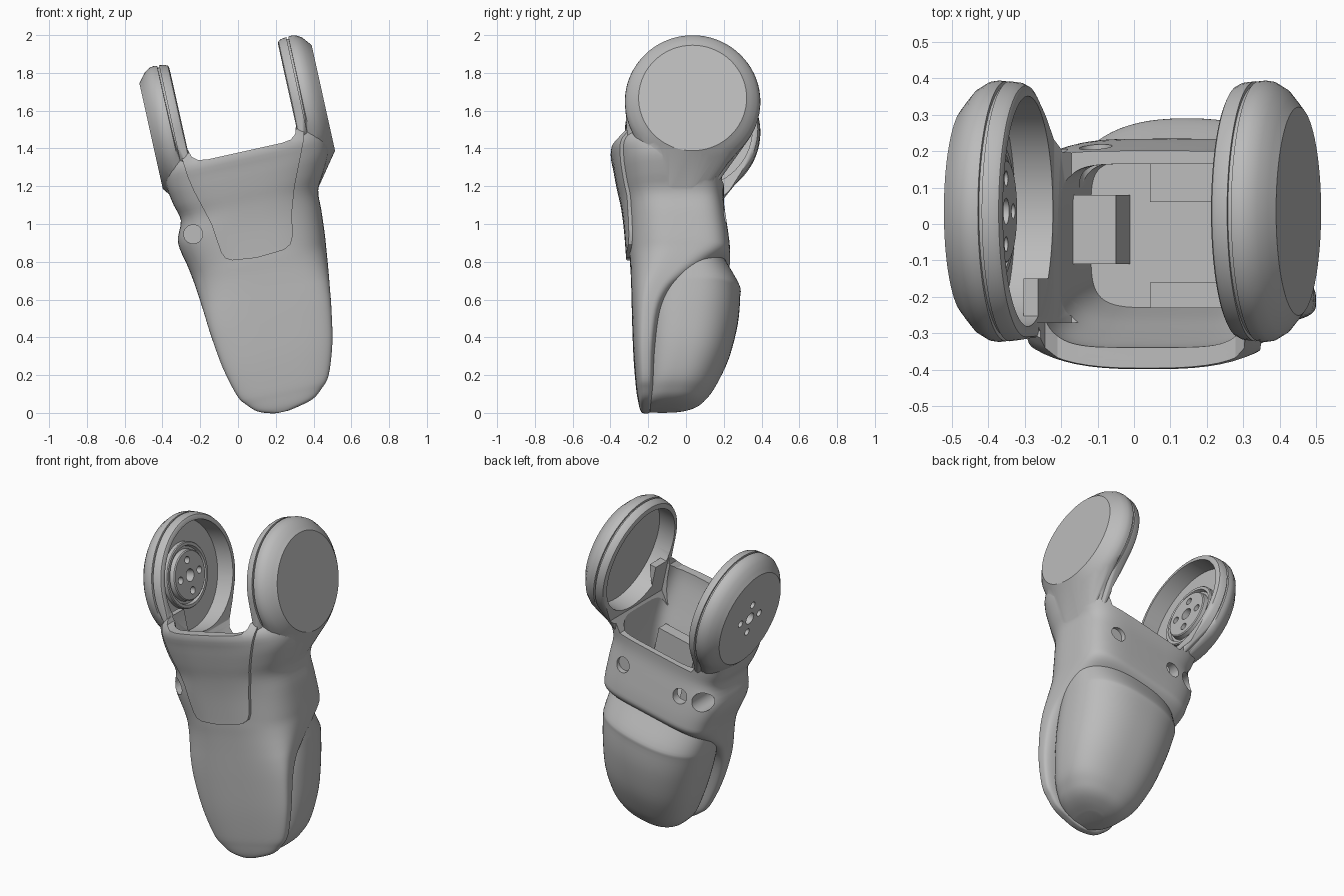
import bpy, bmesh, math
from mathutils import Matrix, Vector

cube = bpy.data.objects.get("Cube")
if cube:
    bpy.data.objects.remove(cube)

grey = bpy.data.materials.new("plain_grey")
grey.use_nodes = True
grey.diffuse_color = (0.5, 0.5, 0.5, 1)
grey.node_tree.nodes["Principled BSDF"].inputs["Base Color"].default_value = (0.5, 0.5, 0.5, 1)

# Everything is shaped in a frame along the fork (side, depth, up), then leaned
LEAN = Matrix.Rotation(-math.radians(12.5), 4, 'Y') @ Matrix.Translation((0.335, 0, 0))
HUB = Vector((0, 0.035, 1.53))


def finish(name, bm):
    bmesh.ops.recalc_face_normals(bm, faces=bm.faces)
    mesh = bpy.data.meshes.new(name)
    bm.to_mesh(mesh)
    bm.free()
    mesh.transform(LEAN)
    mesh.materials.append(grey)
    ob = bpy.data.objects.new(name, mesh)
    bpy.context.collection.objects.link(ob)
    return ob


def skin(bm, rings):
    """Bridge equal rings of points and cap both ends."""
    vs = [[bm.verts.new(p) for p in r] for r in rings]
    n = len(vs[0])
    for a, b in zip(vs, vs[1:]):
        for i in range(n):
            bm.faces.new((a[i], a[(i + 1) % n], b[(i + 1) % n], b[i]))
    bm.faces.new(vs[0])
    bm.faces.new(vs[-1])


def smooth_rows(rows, steps=4):
    out = []
    for i in range(len(rows) - 1):
        quad = [rows[max(i - 1, 0)], rows[i], rows[i + 1], rows[min(i + 2, len(rows) - 1)]]
        for k in range(steps):
            t = k / steps
            out.append([b + t / 2 * (c - a + t * (2 * a - 5 * b + 4 * c - d + t * (3 * (b - c) + d - a)))
                        for a, b, c, d in zip(*quad)])
    return out + [rows[-1]]


def loft(name, rows, front_e, back_e, n=72):
    """Rows are (height, side min, side max, front, back)."""
    rings = []
    for w, s0, s1, y0, y1 in smooth_rows(rows):
        ring = []
        for i in range(n):
            t = 2 * math.pi * i / n
            c, s = math.cos(t), math.sin(t)
            p = 2 / (front_e if s < 0 else back_e)
            ring.append(((s0 + s1) / 2 + (s1 - s0) / 2 * math.copysign(abs(c) ** p, c),
                         (y0 + y1) / 2 + (y1 - y0) / 2 * math.copysign(abs(s) ** p, s), w))
        rings.append(ring)
    bm = bmesh.new()
    skin(bm, rings)
    return finish(name, bm)


def prism(name, outline, y0, y1):
    bm = bmesh.new()
    skin(bm, [[(s, y, w) for s, w in outline] for y in (y0, y1)])
    return finish(name, bm)


def box(name, s0, s1, y0, y1, w0, w1):
    return prism(name, [(s0, w0), (s1, w0), (s1, w1), (s0, w1)], y0, y1)


def circles(profile, center=HUB, sign=1, along_y=False, n=72):
    """Rings for a profile of (axial position, radius)."""
    rings = []
    for a, r in profile:
        ring = []
        for i in range(n):
            c, s = math.cos(2 * math.pi * i / n) * r, math.sin(2 * math.pi * i / n) * r
            ring.append(center + Vector((c, a, s) if along_y else (a * sign, c, s)))
        rings.append(ring)
    return rings


def turned(name, profile, **options):
    bm = bmesh.new()
    skin(bm, circles(profile, **options))
    return finish(name, bm)


def arm_slab(name, profile, neck, sign):
    """Hub disc drawn down to its neck points."""
    bm = bmesh.new()
    points = [p for ring in circles(profile, sign=sign) for p in ring]
    points += [Vector((s * sign, y, w)) for s, y, w in neck]
    hull = bmesh.ops.convex_hull(bm, input=[bm.verts.new(p) for p in points])
    spare = {v for v in hull["geom_interior"] + hull["geom_unused"] if isinstance(v, bmesh.types.BMVert)}
    bmesh.ops.delete(bm, geom=list(spare), context='VERTS')
    bmesh.ops.dissolve_limit(bm, angle_limit=0.005, verts=bm.verts, edges=bm.edges)
    return finish(name, bm)


def combine(target, tool, mode='DIFFERENCE', keep=False):
    mod = target.modifiers.new(mode.lower(), 'BOOLEAN')
    mod.operation, mod.object, mod.solver = mode, tool, 'EXACT'
    bpy.context.view_layer.objects.active = target
    bpy.ops.object.modifier_apply(modifier=mod.name)
    if not keep:
        bpy.data.objects.remove(tool)


# Fork body
body_rows = [
    (-.046, -.13, -.075, -.23, -.195), (-.04, -.165, -.035, -.237, -.19), (-.015, -.232, .065, -.247, -.183),
    (.03, -.28, .125, -.256, -.175), (.09, -.32, .176, -.265, -.17), (.25, -.362, .232, -.278, -.16),
    (.43, -.386, .267, -.285, -.13), (.54, -.395, .283, -.288, -.07), (.62, -.402, .294, -.29, .03),
    (.7, -.41, .304, -.293, .15), (.76, -.418, .311, -.297, .225), (.82, -.428, .318, -.3, .232),
    (.95, -.45, .328, -.31, .215), (1.06, -.41, .335, -.325, .2), (1.15, -.43, .385, -.345, .203),
    (1.255, -.445, .435, -.365, .215), (1.35, -.43, .43, -.375, .24), (1.45, -.37, .37, -.3, .25)]
body = loft("fork_body", body_rows, 2.8, 4.5)

# Raised front plate follows the body surface
plate = loft("front_plate", [(w, a, b, f - .02, k) for w, a, b, f, k in body_rows], 2.8, 4.5)
combine(plate, prism("plate_outline", [
    (-.189, .795), (-.06, .78), (.09, .79), (.13, .812), (.149, .85), (.175, .98), (.217, 1.106),
    (.279, 1.246), (.315, 1.33), (.335, 1.4), (-.335, 1.4), (-.325, 1.28), (-.31, 1.2),
    (-.256, 1.006), (-.239, .85), (-.222, .812)], -1, -.15), 'INTERSECT')

# Arms: round hubs with flat caps flowing into the neck, split by a groove
inner_disc = [(.295, .335), (.3, .345), (.315, .353), (.345, .357)]
core_disc = [(.33, .346), (.38, .346)]
outer_disc = [(.356, .357), (.375, .359), (.395, .356), (.425, .338), (.45, .308), (.464, .288), (.467, .286)]
inner_neck = [(.295, -.305, 1.25), (.27, -.2, 1.06), (.27, .13, 1.06)]
core_neck = [(.28, -.18, 1.06), (.28, .11, 1.06)]
outer_neck = [(.3, -.14, 1.05), (.3, .08, 1.05), (.322, -.09, 1.05), (.322, .02, 1.05)]
for sign in (-1, 1):
    for disc, neck in ((inner_disc, inner_neck), (core_disc, core_neck), (outer_disc, outer_neck)):
        combine(body, arm_slab("arm_slab", disc, neck, sign), 'UNION')

# Gap between the arms, open back and inner cavity
slot = prism("slot", [(-.294, 2.2), (-.294, 1.42), (-.28, 1.375), (-.25, 1.352), (-.2, 1.345),
                      (.2, 1.345), (.25, 1.352), (.28, 1.375), (.294, 1.42), (.294, 2.2)], -1, 1)
back_gap = prism("back_gap", [(-.294, 1.5), (-.294, 1.2), (-.26, 1.13), (.24, 1.13),
                              (.294, 1.2), (.294, 1.5)], -.27, 1)
cavity = loft("cavity", [(.84, -.27, .2, -.23, .175), (1.0, -.28, .25, -.26, .17),
                         (1.15, -.285, .28, -.3, .165), (1.3, -.29, .29, -.335, .18),
                         (1.42, -.29, .29, -.34, .18)], 5, 6)
for cutter in (slot, back_gap, cavity):
    combine(body, cutter, keep=True)
    combine(plate, cutter)

# Hollow cups inside both hubs
for sign in (-1, 1):
    combine(body, turned("cup", [(.2, .316), (.40, .316)], sign=sign))

# Motor horn in the right cup, drilled through to the outside
horn = turned("motor_horn", [(.41, .19), (.375, .19), (.37, .185), (.37, .168), (.388, .162),
                             (.388, .148), (.36, .144), (.355, .138)], sign=-1)
combine(body, horn, 'UNION')
drills = [(0, 0, .036)] + [(.09 * math.cos(k * math.pi / 2), .09 * math.sin(k * math.pi / 2), .021)
                           for k in range(4)]
for dy, dw, r in drills:
    combine(body, turned("drill", [(-.6, r), (-.2, r)], center=HUB + Vector((0, dy, dw)), n=32))

# Screw holes in the back plate and blind cable holes in the right flank
holes = [(-.23, .96, .045, .1, .4), (.17, .96, .045, .1, .4),
         (-.362, .975, .05, -.6, -.06), (-.362, .975, .055, .02, .6)]
for s, w, r, y0, y1 in holes:
    combine(body, turned("hole", [(y0, r), (y1, r)], center=Vector((s, 0, w)), along_y=True, n=32))

# Mounting blocks on the cavity floor
mounts = [
    box("cable_shelf", -.29, -.16, -.11, .08, .8, 1.02),
    box("rear_mount", -.06, .22, .06, .18, .8, 1.04),
    box("front_mount", -.06, .2, -.23, -.16, .8, 1.04)]

# Rounded rear pod set into the shell
pod = loft("rear_pod", [
    (-.036, -.17, -.05, -.215, -.03), (-.025, -.21, .02, -.215, .02), (-.005, -.245, .075, -.218, .07),
    (.03, -.276, .118, -.22, .11), (.1, -.315, .17, -.22, .16), (.25, -.352, .222, -.22, .23),
    (.43, -.376, .257, -.22, .275), (.57, -.387, .278, -.2, .287), (.62, -.389, .283, -.2, .283),
    (.74, -.39, .29, -.2, .215), (.78, -.39, .29, -.2, .195)], 2.8, 2.4)

for ob in [body, plate, pod] + mounts:
    bpy.ops.object.select_all(action='DESELECT')
    ob.select_set(True)
    bpy.context.view_layer.objects.active = ob
    bpy.ops.object.shade_smooth_by_angle(angle=math.radians(28))
